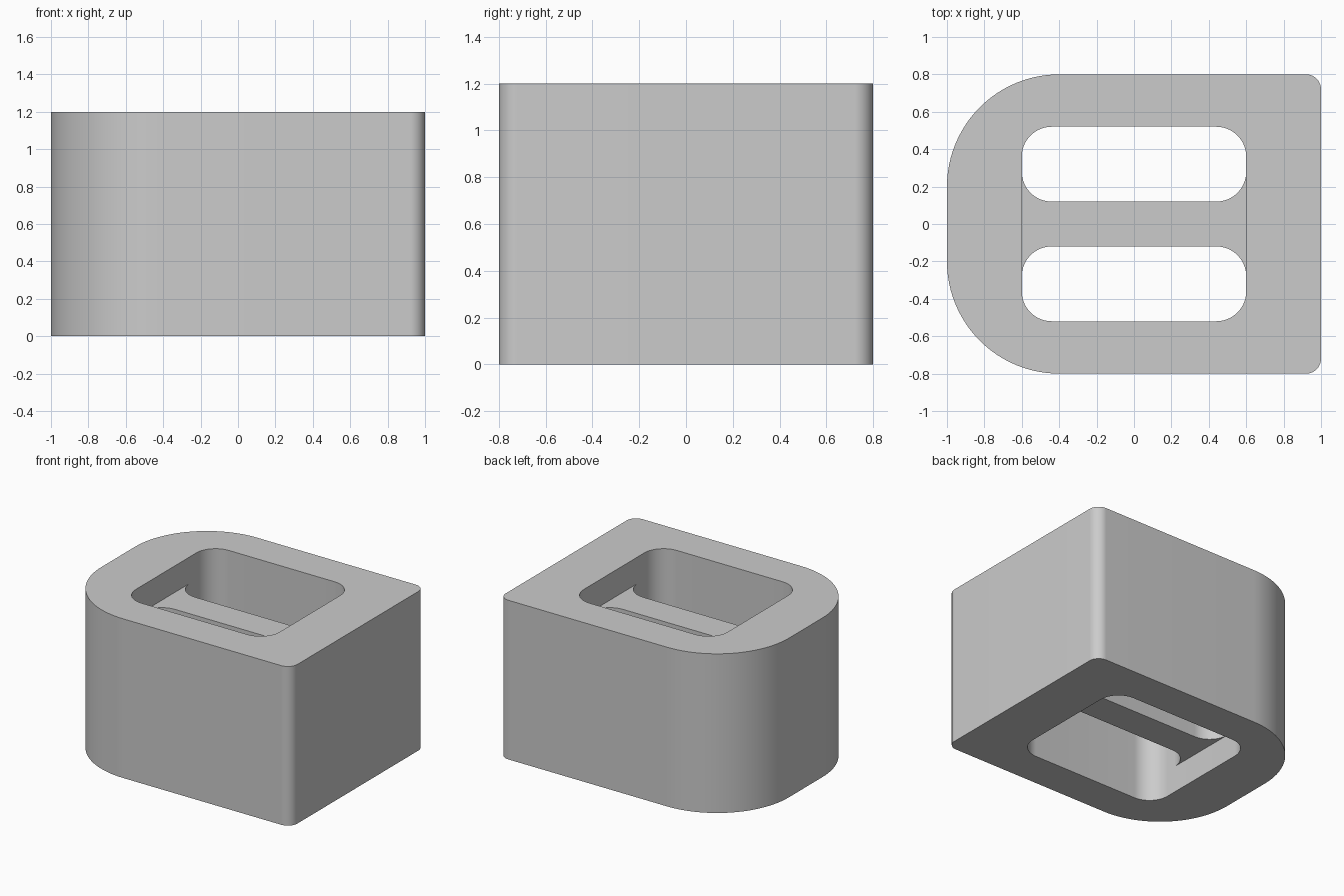
import bpy, bmesh
from math import cos, sin, radians
from mathutils import Vector

if "Cube" in bpy.data.objects:
    bpy.data.objects.remove(bpy.data.objects["Cube"], do_unlink=True)

grey = bpy.data.materials.new("plain_grey")
grey.use_nodes = True
colour = (0.6, 0.6, 0.6, 1)
grey.diffuse_color = colour
grey.node_tree.nodes["Principled BSDF"].inputs["Base Color"].default_value = colour


def arc(cx, cy, r, start, sweep, steps):
    angles = [radians(start + sweep * i / steps) for i in range(steps + 1)]
    return [(cx + r * cos(a), cy + r * sin(a)) for a in angles]


def rounded_box(hx, hy, r_right, r_left, steps):
    """Counter-clockwise outline with its own radius at each end."""
    corners = [(1, 1, r_right), (-1, 1, r_left), (-1, -1, r_left), (1, -1, r_right)]
    points = []
    for i, (sx, sy, r) in enumerate(corners):
        points += arc(sx * (hx - r), sy * (hy - r), r, 90 * i, 90, steps)
    return points


def extrude_outlines(name, outlines, z0, z1, open_end_x=None):
    bm = bmesh.new()
    edges = []
    for outline in outlines:
        vs = [bm.verts.new((x, y, z0)) for x, y in outline]
        edges += [bm.edges.new((v, vs[i - 1])) for i, v in enumerate(vs)]
    bmesh.ops.triangle_fill(bm, edges=edges, use_beauty=True)
    top = bmesh.ops.extrude_face_region(bm, geom=bm.faces[:], use_keep_orig=True)
    moved = [g for g in top["geom"] if isinstance(g, bmesh.types.BMVert)]
    bmesh.ops.translate(bm, verts=moved, vec=Vector((0, 0, z1 - z0)))
    bmesh.ops.recalc_face_normals(bm, faces=bm.faces[:])
    if open_end_x is not None:
        ends = [f for f in bm.faces
                if all(abs(v.co.x) > open_end_x - 0.0001 for v in f.verts)]
        bmesh.ops.delete(bm, geom=ends, context='FACES_ONLY')
    mesh = bpy.data.meshes.new(name)
    bm.to_mesh(mesh)
    bm.free()
    mesh.materials.append(grey)
    ob = bpy.data.objects.new(name, mesh)
    bpy.context.collection.objects.link(ob)
    bpy.ops.object.select_all(action='DESELECT')
    ob.select_set(True)
    bpy.context.view_layer.objects.active = ob
    bpy.ops.object.shade_smooth_by_angle(angle=radians(30))


# Housing: block with two large rounded corners and a through opening
hole_x, hole_y, fillet = 0.6, 0.52, 0.16
extrude_outlines("housing", [rounded_box(1, 0.8, 0.08, 0.6, 24),
                             rounded_box(hole_x, hole_y, fillet, fillet, 16)], 0, 1.2)

# Cross bar: recessed at top and bottom, flaring into the end walls
cx, cy = hole_x - fillet, 0.12 + fillet
flares = [(cx, cy, 0), (-cx, cy, -90), (-cx, -cy, 180), (cx, -cy, 90)]
bar = [p for x, y, start in flares for p in arc(x, y, fillet, start, -90, 16)]
extrude_outlines("cross_bar", [bar], 0.2, 1.0, open_end_x=hole_x)
